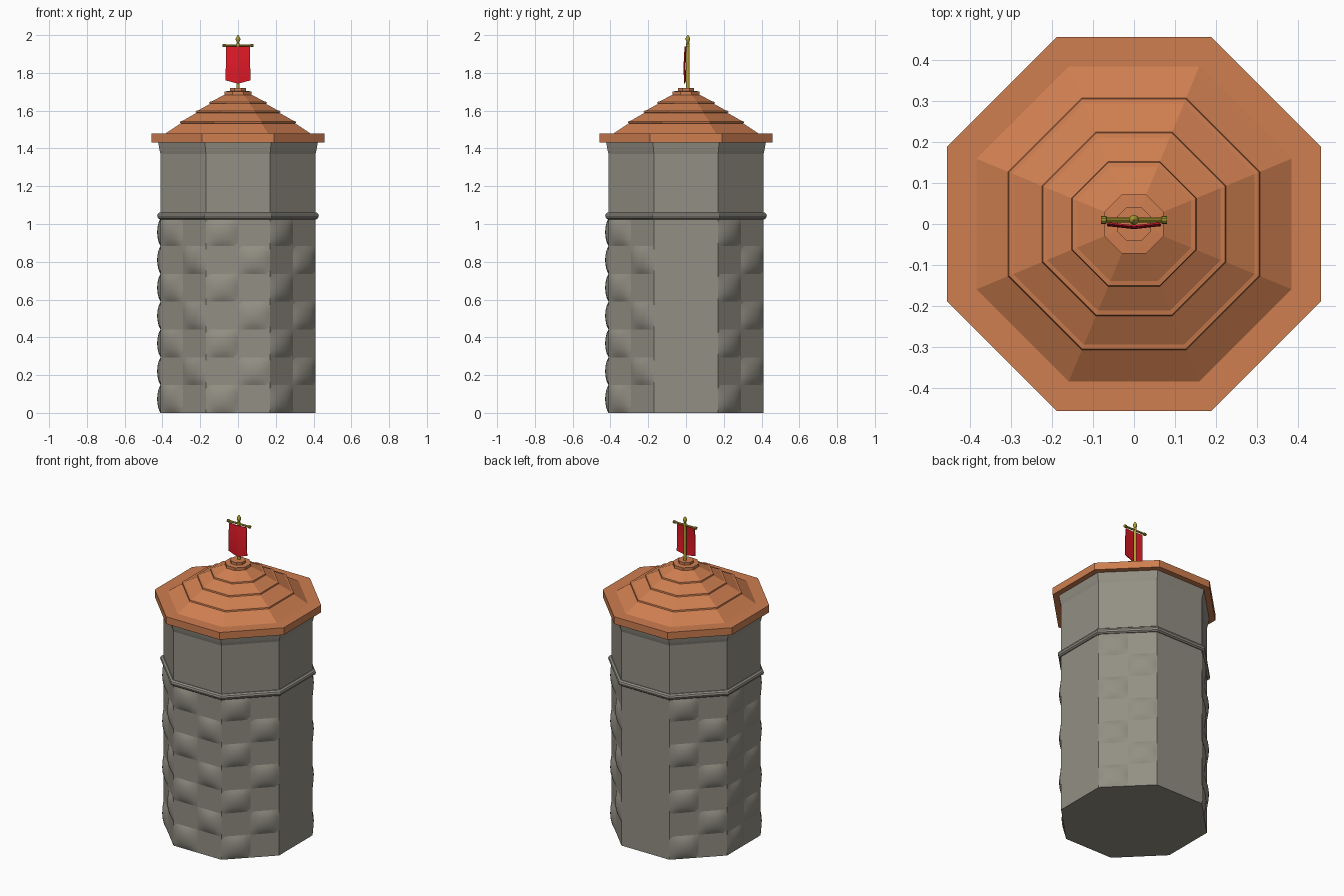
import bpy, bmesh
from math import sin, cos, pi, tan
from mathutils import Vector

if "Cube" in bpy.data.objects:
    bpy.data.objects.remove(bpy.data.objects["Cube"])


def material(name, rgb):
    m = bpy.data.materials.new(name)
    m.diffuse_color = (*rgb, 1)
    m.use_nodes = True
    m.node_tree.nodes["Principled BSDF"].inputs["Base Color"].default_value = m.diffuse_color
    return m


STONE = material("stone", (0.29, 0.275, 0.23))
TILE = material("tile", (0.62, 0.21, 0.08))
GOLD = material("gold", (0.42, 0.34, 0.03))
RED = material("red", (0.75, 0.01, 0.02))


def finish(name, bm, mat, smooth=None):
    bmesh.ops.recalc_face_normals(bm, faces=bm.faces)
    me = bpy.data.meshes.new(name)
    bm.to_mesh(me)
    bm.free()
    me.materials.append(mat)
    ob = bpy.data.objects.new(name, me)
    bpy.context.collection.objects.link(ob)
    if smooth:
        bpy.ops.object.select_all(action='DESELECT')
        ob.select_set(True)
        bpy.context.view_layer.objects.active = ob
        bpy.ops.object.shade_smooth_by_angle(angle=smooth)
    return ob


def turned(name, profile, mat, sides=8, y=0, closed=False, smooth=None):
    """Stack of polygons from (apothem, z) points, capped or joined in a loop."""
    bm = bmesh.new()
    rings = []
    for a, z in profile:
        r = a / cos(pi / sides)
        rings.append([bm.verts.new((r * cos((i + .5) * 2 * pi / sides),
                                    y + r * sin((i + .5) * 2 * pi / sides), z))
                      for i in range(sides)])
    pairs = list(zip(rings, rings[1:]))
    if closed:
        pairs.append((rings[-1], rings[0]))
    else:
        bm.faces.new(rings[0])
        bm.faces.new(rings[-1])
    for p, q in pairs:
        for i in range(sides):
            j = (i + 1) % sides
            bm.faces.new((p[i], p[j], q[j], q[i]))
    return finish(name, bm, mat, smooth)


# Tower body with slight flare under the eaves
A = 0.41
turned("tower_body", [(A, 0), (A, 1.37), (0.415, 1.39), (0.424, 1.44)], STONE)

# Round string course
turned("string_course", [(0.409 + .019 * cos(t * pi / 5), 1.043 + .019 * sin(t * pi / 5))
                         for t in range(10)], STONE, closed=True)

# Pillowed stones in a checker on six of the faces (+x and +y stay flat)
half, rows, n = A * tan(pi / 8), 7, 8
h = 1.03 / rows
for k in range(8):
    if k in (0, 2):
        continue
    nrm = Vector((cos(k * pi / 4), sin(k * pi / 4), 0))
    side = Vector((-nrm.y, nrm.x, 0))
    bm = bmesh.new()
    for row in range(rows):
        col = row % 2
        g = [[bm.verts.new(nrm * (A + .018 * (max(0, sin(pi * u / n)) * max(0, sin(pi * v / n))) ** .7)
                           + side * half * (col - 1 + u / n)
                           + Vector((0, 0, h * (row + v / n))))
              for u in range(n + 1)] for v in range(n + 1)]
        for v in range(n):
            for u in range(n):
                bm.faces.new((g[v][u], g[v][u + 1], g[v + 1][u + 1], g[v + 1][u]))
    finish(f"stone_panel_{k}", bm, STONE, 0.8)

# Eaves slab, stepped roof and cap
turned("eaves", [(0.457, 1.432), (0.457, 1.478)], TILE)
roof = [(0.385, 1.478)]
for a in (0.305, 0.222, 0.15):
    z = 1.478 + (0.385 - a) * 0.667
    roof += [(a - .003, z + .002), (a + .003, z + .004), (a + .001, z + .012), (a - .010, z + .014)]
roof += [(0.06, 1.69)]
turned("roof", roof, TILE)
turned("roof_cap", [(0.072, 1.68), (0.072, 1.702), (0.042, 1.704), (0.042, 1.72)], TILE)

# Flag pole with finial
Y = 0.01
turned("flag_pole", [(0.009, 1.70), (0.009, 1.958), (0.006, 1.962), (0.012, 1.975),
                     (0.012, 1.982), (0.007, 1.993), (0.002, 2.0)], GOLD, 12, Y, smooth=0.6)

# Crossbar with end knobs, a turned profile laid on its side
bar = turned("crossbar", [(0.009, -.081), (0.009, -.068), (0.006, -.066), (0.006, .066),
                          (0.009, .068), (0.009, .081)], GOLD, 10, smooth=0.6)
bar.rotation_euler = (0, pi / 2, 0)
bar.location = (0, Y, 1.945)

# Banner, gently folded and pointed at the bottom
bm = bmesh.new()
cols, rws = 8, 6
g = []
for j in range(rws + 1):
    t = j / rws
    line = []
    for i in range(cols + 1):
        s = 2 * i / cols - 1
        bottom = 1.743 + .018 * abs(s)
        line.append(bm.verts.new((s * (.062 + .004 * t),
                                  -.008 + .007 * abs(s) - .004 * sin(pi * t) + .003 * (1 - t),
                                  1.94 + (bottom - 1.94) * t)))
    g.append(line)
for j in range(rws):
    for i in range(cols):
        bm.faces.new((g[j][i], g[j][i + 1], g[j + 1][i + 1], g[j + 1][i]))
banner = finish("banner", bm, RED)
mod = banner.modifiers.new("thickness", 'SOLIDIFY')
mod.thickness = 0.004
mod.offset = 0
